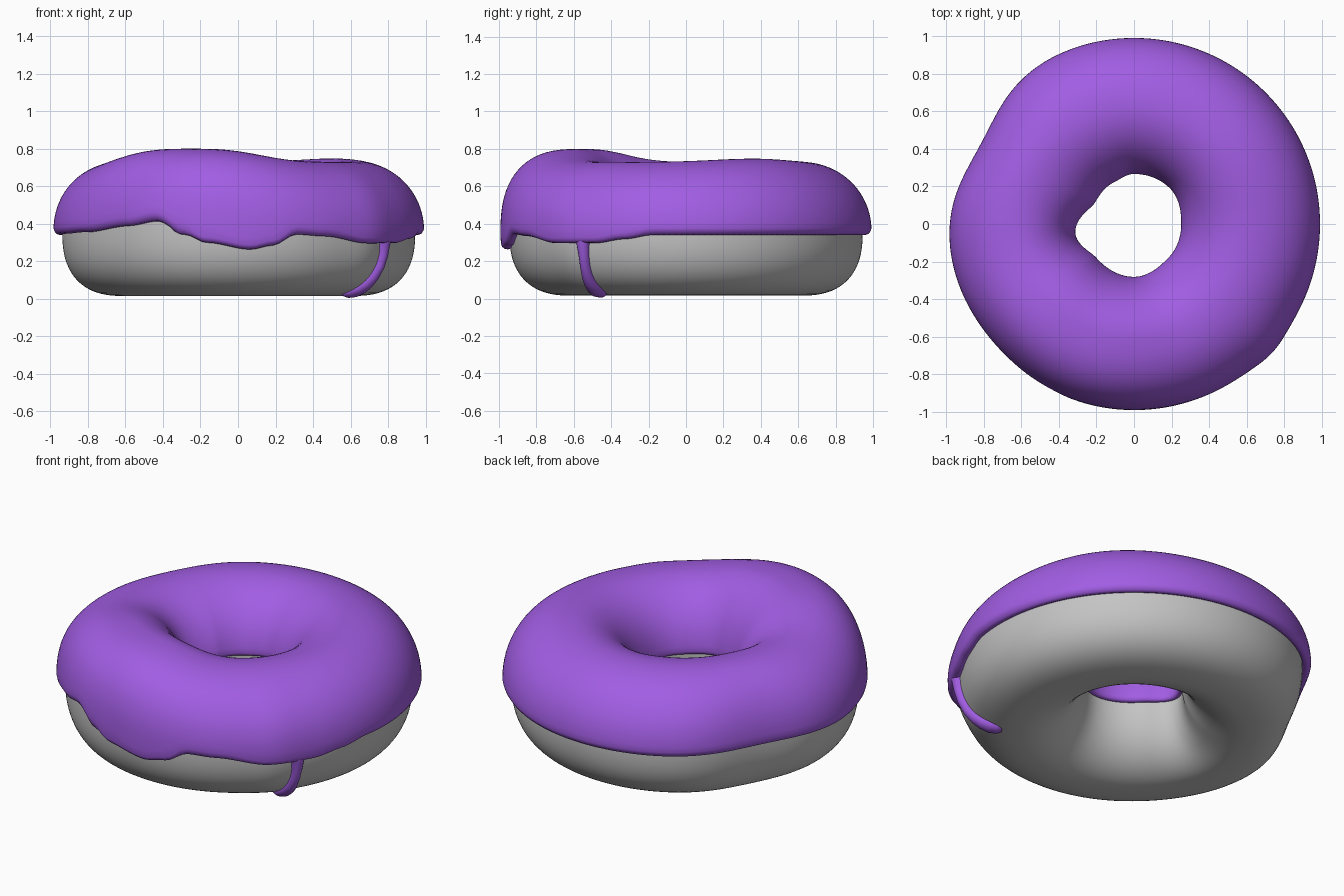
import bpy, math

if "Cube" in bpy.data.objects:
    bpy.data.objects.remove(bpy.data.objects["Cube"])

R, ZC, SEG = 0.61, 0.36, 192


def material(name, rgb):
    m = bpy.data.materials.new(name)
    m.diffuse_color = (*rgb, 1)
    m.use_nodes = True
    m.node_tree.nodes["Principled BSDF"].inputs["Base Color"].default_value = m.diffuse_color
    return m


PURPLE = material("purple icing", (0.36, 0.11, 0.77))
GREY = material("grey dough", (0.55, 0.55, 0.55))


def bump(deg, centre, width, power=2):
    d = (deg - centre + 180) % 360 - 180
    return math.exp(-abs(d / width) ** power)


def table(keys, deg):
    """Smoothly interpolate (angle, value) keys around the circle."""
    deg %= 360
    for (a, u), (b, v) in zip(keys, keys[1:]):
        if a <= deg <= b:
            t = (deg - a) / (b - a)
            t = t * t * (3 - 2 * t)
            return u + (v - u) * t


# Icing measurements around the ring, by angle from +x
EDGE = [(0, .35), (180, .35), (215, .365), (233, .385), (243, .405), (253, .35),
        (260, .305), (274, .268), (281, .29), (289, .352), (298, .342),
        (315, .302), (330, .303), (340, .325), (350, .35), (360, .35)]
HOLE = [(0, .25), (45, .268), (90, .265), (115, .245), (150, .235), (190, .315),
        (222, .268), (270, .28), (315, .255), (360, .25)]


def outer_radius(deg):
    return 0.992 - 0.07 * bump(deg, 152, 20) - 0.012 * bump(deg, 222, 20) + 0.015 * bump(deg, -43, 8)


def top_height(deg):
    return 0.73 + 0.07 * bump(deg, 246, 40, 3) + 0.018 * bump(deg, 35, 30)


def profile(ao, ai, bt, bb, n_top, phi):
    """Rounded cross-section of the ring: radius and height."""
    c, s = math.cos(phi), math.sin(phi)
    n = 2 if c < 0 else (n_top if s > 0 else 2.5)
    x = abs(c) ** (2 / n) * (ao if c > 0 else -ai)
    z = abs(s) ** (2 / n) * (bt if s > 0 else -bb)
    return R + x, ZC + z


def surface(deg, phi, t):
    """Point between dough surface (t = 0) and icing surface (t = 1)."""
    ro, ri, top = outer_radius(deg), table(HOLE, deg), top_height(deg)
    n = 2.05 + 0.55 * bump(deg, 250, 40)
    d = profile(ro - .047 - R, R - ri - .028, .32, .345, n, phi)
    i = profile(ro - R, R - ri, top - ZC, .345, n, phi)
    r, z = (d[k] + (i[k] - d[k]) * t for k in (0, 1))
    a = math.radians(deg)
    return (r * math.cos(a), r * math.sin(a), z)


def loft(name, rings, mat, wrap):
    """Skin closed rings of points; wrap joins last to first, else cap."""
    m, k = len(rings), len(rings[0])
    verts = [p for ring in rings for p in ring]
    faces = []
    for i in range(m if wrap else m - 1):
        j = (i + 1) % m
        for q in range(k):
            w = (q + 1) % k
            faces.append((i * k + q, j * k + q, j * k + w, i * k + w))
    if not wrap:
        faces += [tuple(reversed(range(k))), tuple((m - 1) * k + q for q in range(k))]
    me = bpy.data.meshes.new(name)
    me.from_pydata(verts, [], faces)
    me.materials.append(mat)
    ob = bpy.data.objects.new(name, me)
    bpy.context.collection.objects.link(ob)
    bpy.context.view_layer.objects.active = ob
    ob.select_set(True)
    bpy.ops.object.mode_set(mode='EDIT')
    bpy.ops.mesh.select_all(action='SELECT')
    bpy.ops.mesh.normals_make_consistent(inside=False)
    bpy.ops.object.mode_set(mode='OBJECT')
    bpy.ops.object.shade_smooth()
    ob.select_set(False)
    return ob


# Dough ring
angles = [360 * i / SEG for i in range(SEG)]
loft("dough", [[surface(a, 2 * math.pi * q / 72, 0) for q in range(72)] for a in angles], GREY, True)


# Icing shell with a wavy, rounded lower lip
def icing_ring(deg):
    e = table(EDGE, deg)
    if e < ZC:
        start = -math.asin(((ZC - e) / .345) ** 1.25)
    else:
        start = math.asin((e - ZC) / (top_height(deg) - ZC))
    end = math.pi - 0.1
    start += 0.05
    pts = [surface(deg, start + (end - start) * i / 40, 1) for i in range(41)]
    pts += [surface(deg, end + d, t) for d, t in ((.04, .8), (.05, .4), (.04, -.1))]
    pts += [surface(deg, end + (start - end) * i / 12, -.15) for i in range(1, 12)]
    pts += [surface(deg, start - d, t) for d, t in ((.05, -.1), (.065, .35), (.055, .7), (.03, .92))]
    return pts


loft("icing", [icing_ring(a) for a in angles], PURPLE, True)

# Single drip running down the front right side: (section angle, half width, thickness)
DRIP = [(5, .055, .9), (-3, .05, .9), (-8, .036, .8), (-16, .029, .75), (-26, .028, .75),
        (-38, .031, .75), (-48, .036, .75), (-58, .043, .75), (-66, .045, .7),
        (-73, .036, .5), (-77, .015, .2)]


def drip_ring(phi, half, thick):
    deg0 = -35.3 - 2.5 * max(0, -phi - 20) / 55
    n = math.radians(phi)
    pts = []
    for q in range(16):
        u = 2 * math.pi * q / 16
        side, lift = half * math.cos(u), .047 * thick * math.sin(u)
        p = surface(deg0, n, 0)
        r = math.hypot(p[0], p[1]) + lift * math.cos(n)
        z = max(0.0, p[2] + lift * math.sin(n))
        a = math.radians(deg0)
        pts.append((r * math.cos(a) - side * math.sin(a), r * math.sin(a) + side * math.cos(a), z))
    return pts


loft("icing_drip", [drip_ring(*d) for d in DRIP], PURPLE, False)
